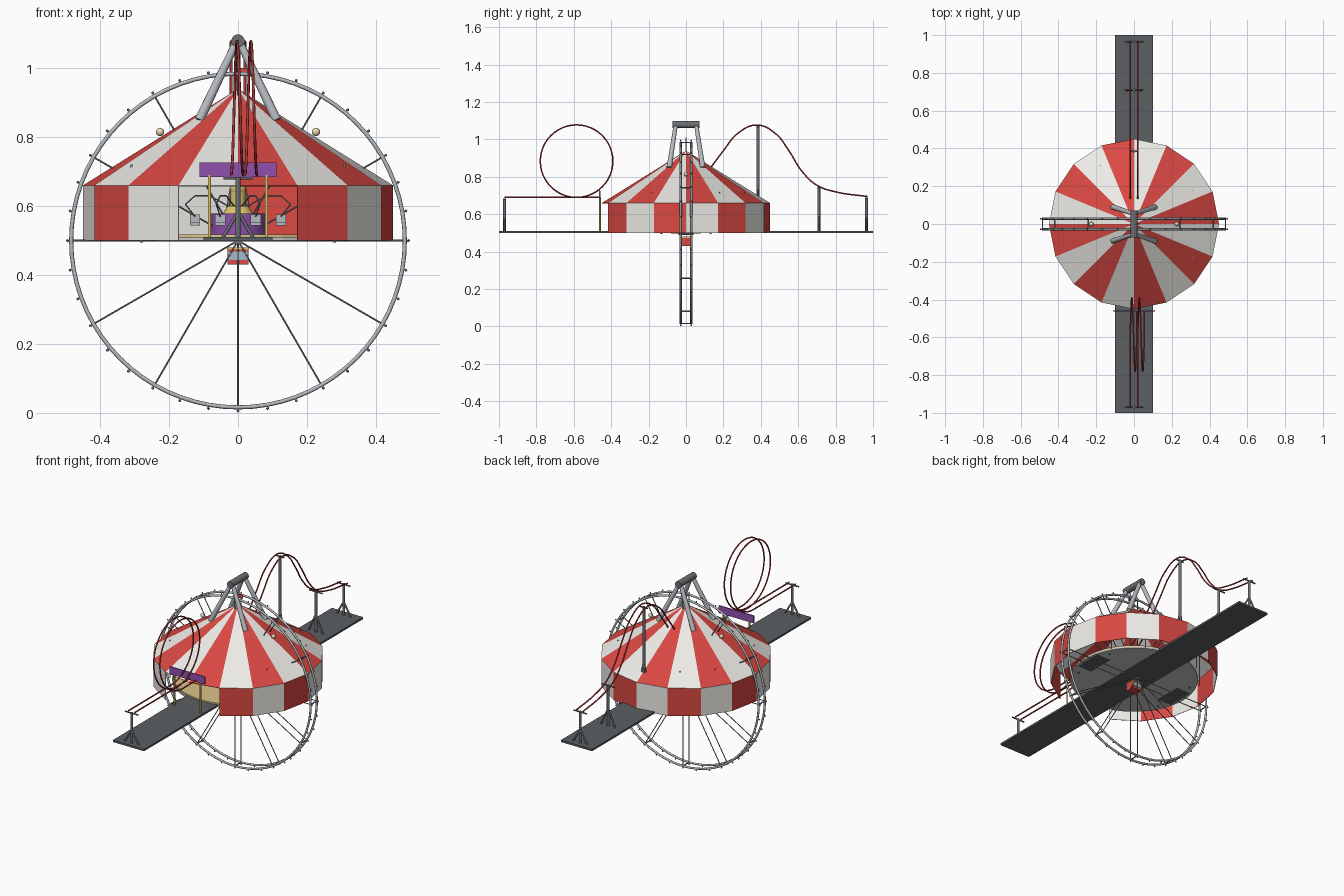
import bpy, bmesh, math
from mathutils import Vector, Matrix
from math import sin, cos, pi, radians

if "Cube" in bpy.data.objects:
    bpy.data.objects.remove(bpy.data.objects["Cube"])

def mat(name, r, g, b):
    m = bpy.data.materials.new(name)
    m.diffuse_color = (r, g, b, 1)
    m.use_nodes = True
    m.node_tree.nodes["Principled BSDF"].inputs["Base Color"].default_value = m.diffuse_color
    return m

RED = mat("red", .70, .065, .055)
WHITE = mat("white", .85, .84, .80)
SLAB = mat("slab_grey", .105, .115, .125)
DARK = mat("dark_steel", .15, .16, .17)
SPOKE = mat("spoke_grey", .25, .25, .26)
STEEL = mat("steel", .47, .50, .53)
PALE = mat("pale_grey", .8, .8, .8)
RAIL = mat("rail_red", .42, .04, .04)
PURPLE = mat("purple", .28, .08, .42)
GOLD = mat("gold", .75, .55, .15)
SAND = mat("sand", .72, .55, .25)
CREAM = mat("cream", .85, .7, .45)
GLASS = mat("glass", .35, .5, .6)

def finish(name, bm, *mats, smooth=False):
    me = bpy.data.meshes.new(name)
    bm.to_mesh(me)
    bm.free()
    ob = bpy.data.objects.new(name, me)
    bpy.context.collection.objects.link(ob)
    for m in mats:
        me.materials.append(m)
    if smooth:
        bpy.ops.object.select_all(action='DESELECT')
        ob.select_set(True)
        bpy.context.view_layer.objects.active = ob
        bpy.ops.object.shade_smooth_by_angle(angle=radians(40))
    return ob

def add_box(bm, lo, hi):
    lo, hi = Vector(lo), Vector(hi)
    d = hi - lo
    bmesh.ops.create_cube(bm, size=1, matrix=Matrix.Translation((lo + hi) / 2) @ Matrix.Diagonal((*d, 1)))

def add_rod(bm, a, b, r, r2=None, seg=10):
    a, b = Vector(a), Vector(b)
    d = b - a
    m = Matrix.Translation((a + b) / 2) @ d.to_track_quat('Z', 'Y').to_matrix().to_4x4()
    bmesh.ops.create_cone(bm, cap_ends=True, segments=seg, radius1=r,
                          radius2=r if r2 is None else r2, depth=d.length, matrix=m)

def box(name, lo, hi, m):
    bm = bmesh.new()
    add_box(bm, lo, hi)
    return finish(name, bm, m)

def rods(name, items, m):
    bm = bmesh.new()
    for it in items:
        add_rod(bm, *it)
    return finish(name, bm, m, smooth=True)

def balls(name, pts, r, m, u=12, v=8):
    bm = bmesh.new()
    for p in pts:
        bmesh.ops.create_uvsphere(bm, u_segments=u, v_segments=v, radius=r, matrix=Matrix.Translation(p))
    return finish(name, bm, m, smooth=True)

def tube(name, pts, r, m, cyclic=False, kind='POLY'):
    cu = bpy.data.curves.new(name, 'CURVE')
    cu.dimensions = '3D'
    cu.bevel_depth, cu.bevel_resolution = r, 2
    cu.use_fill_caps = True
    sp = cu.splines.new(kind)
    n = len(pts)
    if kind == 'BEZIER':
        sp.bezier_points.add(n - 1)
        for bp, p in zip(sp.bezier_points, pts):
            bp.co = p
            bp.handle_left_type = bp.handle_right_type = 'AUTO'
        sp.resolution_u = 8
    else:
        sp.points.add(n - 1)
        for q, p in zip(sp.points, pts):
            q.co = (*p, 1)
    sp.use_cyclic_u = cyclic
    cu.materials.append(m)
    ob = bpy.data.objects.new(name, cu)
    bpy.context.collection.objects.link(ob)
    bpy.ops.object.select_all(action='DESELECT')
    ob.select_set(True)
    bpy.context.view_layer.objects.active = ob
    bpy.ops.object.convert(target='MESH')

# long base slab, side plates, small feet and sand floor
box("base_slab", (-.1, -1, .499), (.1, 1, .51), SLAB)
for s, n in ((1, "right"), (-1, "left")):
    box(n + "_floor_plate", (s * .28 - .045, -.08, .4985), (s * .28 + .045, .08, .505), SLAB)
rods("floor_feet", [((sx * .28, sy * .13, .4945), (sx * .28, sy * .13, .502), .005) for sx in (1, -1) for sy in (1, -1)], DARK)
bm = bmesh.new()
add_rod(bm, (0, 0, .4995), (0, 0, .509), .345, seg=32)
finish("floor_disc", bm, PALE)
bm = bmesh.new()
add_rod(bm, (0, 0, .509), (0, 0, .518), .34, seg=32)
finish("sand_floor", bm, SAND)

# striped tent: 16-sided roof, walls in the opposite stripe, open for two panels at the front
R, N = .45, 16
ring = [(R * cos(2 * pi * k / N), R * sin(2 * pi * k / N)) for k in range(N)]
for part in ("roof", "wall"):
    bm = bmesh.new()
    for k in range(N):
        a, b = ring[k], ring[(k + 1) % N]
        if part == "roof":
            co = [(*a, .66), (*b, .66), (0, 0, .94)]
        elif k in (11, 12):
            continue
        else:
            co = [(*a, .5), (*b, .5), (*b, .66), (*a, .66)]
        f = bm.faces.new([bm.verts.new(c) for c in co])
        f.material_index = (k + (part == "roof")) % 2
    bmesh.ops.remove_doubles(bm, verts=bm.verts, dist=1e-4)
    ob = finish("tent_" + part, bm, WHITE, RED)
    so = ob.modifiers.new("thickness", 'SOLIDIFY')
    so.thickness, so.offset = .003, -1

# tent poles, flag, roof lamps
ang = [radians(d) for d in (30, 60, 120, 150, 210, 330)]
rods("tent_poles", [((.357 * cos(a), .357 * sin(a), .5), (.357 * cos(a), .357 * sin(a), .72), .003) for a in ang], STEEL)
rods("flag_pole", [((0, 0, .93), (0, 0, 1.01), .003)], STEEL)
box("flag", (0, -.002, .98), (.032, .002, 1.0), RED)
balls("roof_lamps", [(s * .226, 0, .815) for s in (1, -1)], .012, CREAM)

# A-frame tower over the roof
rods("tower_axle", [((0, -.072, 1.079), (0, .072, 1.079), .019, None, 20)], DARK)
rods("tower_legs", [((sx * .005, sy * .055, 1.075), (sx * .112, sy * .09, .85), .011, .014, 14)
                    for sx in (1, -1) for sy in (1, -1)], STEEL)

# big wheel: two rims, spokes, cross rungs and bulbs
def wp(r, a, y):
    return (r * sin(a), y, .5 + r * cos(a))
WY = .028
for y, n in ((-WY, "front"), (WY, "back")):
    tube(n + "_wheel_rim", [wp(.484, 2 * pi * i / 72, y) for i in range(72)], .006, STEEL, True)
A12 = [2 * pi * i / 12 for i in range(12)]
rods("wheel_spokes", [(wp(0.012, a, y), wp(.484, a, y), .0025, None, 8) for a in A12 for y in (-WY, WY)], SPOKE)
rods("wheel_rungs", [(wp(.484, a, -WY), wp(.484, a, WY), .0035, None, 8) for a in A12], SPOKE)
balls("wheel_bulbs", [wp(.4945, 2 * pi * i / 36, y) for i in range(36) for y in (-WY, WY)], .0042, SPOKE, 8, 6)
rods("wheel_hub", [((0, -.04, .5), (0, .04, .5), .012, None, 16)], DARK)

# hanging cabin under the hub
box("cabin_body", (-.03, -.027, .43), (.03, .027, .474), RED)
box("cabin_window", (-.028, -.029, .444), (.028, .029, .468), GLASS)
box("cabin_roof", (-.032, -.029, .474), (.032, .029, .48), GOLD)

# coaster track: front straight with loop, and back hill
loop = [(0, -.97, .69), (0, -.78, .69)]
for i in range(49):
    t = i / 48
    loop.append((.035 * t, -.585 + .194 * sin(2 * pi * t), .884 - .194 * cos(2 * pi * t)))
loop.append((.035, -.46, .69))
hill = [(0, y, z) for y, z in ((.0, .70), (.07, .76), (.14, .86), (.2, .94), (.28, 1.035), (.38, 1.077),
                               (.48, 1.03), (.55, .94), (.62, .83), (.7, .755), (.8, .72), (.97, .695))]
for s, n in ((-.02, "left"), (.02, "right")):
    tube(n + "_loop_rail", [(x + s, y, z) for x, y, z in loop], .004, RAIL)
    tube(n + "_hill_rail", [(x + s, y, z) for x, y, z in hill], .004, RAIL, kind='BEZIER')

# track supports with splayed feet
for i, (y, top) in enumerate(((-.97, .685), (.385, 1.072), (.71, .745), (.965, .69))):
    h = .5 + (top - .5) * .45
    w = .024 if i == 1 else .042
    items = [((0, y, .505), (0, y, top), .008), ((-w, y, top - .004), (w, y, top - .004), .004)]
    items += [((s * .045, y, .507), (0, y, h), .005) for s in (1, -1)]
    rods("track_support_%d" % (i + 1), items, DARK)

# entrance gate with blank sign board
rods("gate_posts", [((s * .083, -.46, .505), (s * .083, -.46, .69), .005) for s in (1, -1)], GOLD)
box("gate_sign", (-.112, -.464, .684), (.112, -.458, .727), PURPLE)

# spinning ride inside the tent
rods("ride_drum", [((0, 0, .518), (0, 0, .578), .08, None, 24)], PURPLE)
rods("ride_crown", [((0, 0, .578), (0, 0, .6), .045, .03, 20), ((0, 0, .6), (0, 0, .65), .022, None, 20)], GOLD)
balls("ride_dome", [(0, 0, .65)], .024, GOLD)
arms, seats = [], bmesh.new()
for k in range(8):
    d = Vector((cos(pi * (k + .5) / 4), sin(pi * (k + .5) / 4), 0))
    P = [d * r + Vector((0, 0, z)) for r, z in ((.03, .6), (.09, .63), (.135, .63), (.165, .605), (.135, .57))]
    arms += [(P[j], P[j + 1], .002, None, 6) for j in range(4)]
    c = d * .135
    add_box(seats, c + Vector((-.015, -.015, .543)), c + Vector((.015, .015, .553)))
    add_box(seats, c + Vector((-.015, .009, .553)), c + Vector((.015, .015, .575)))
rods("ride_arms", arms, SPOKE)
finish("ride_seats", seats, STEEL)
